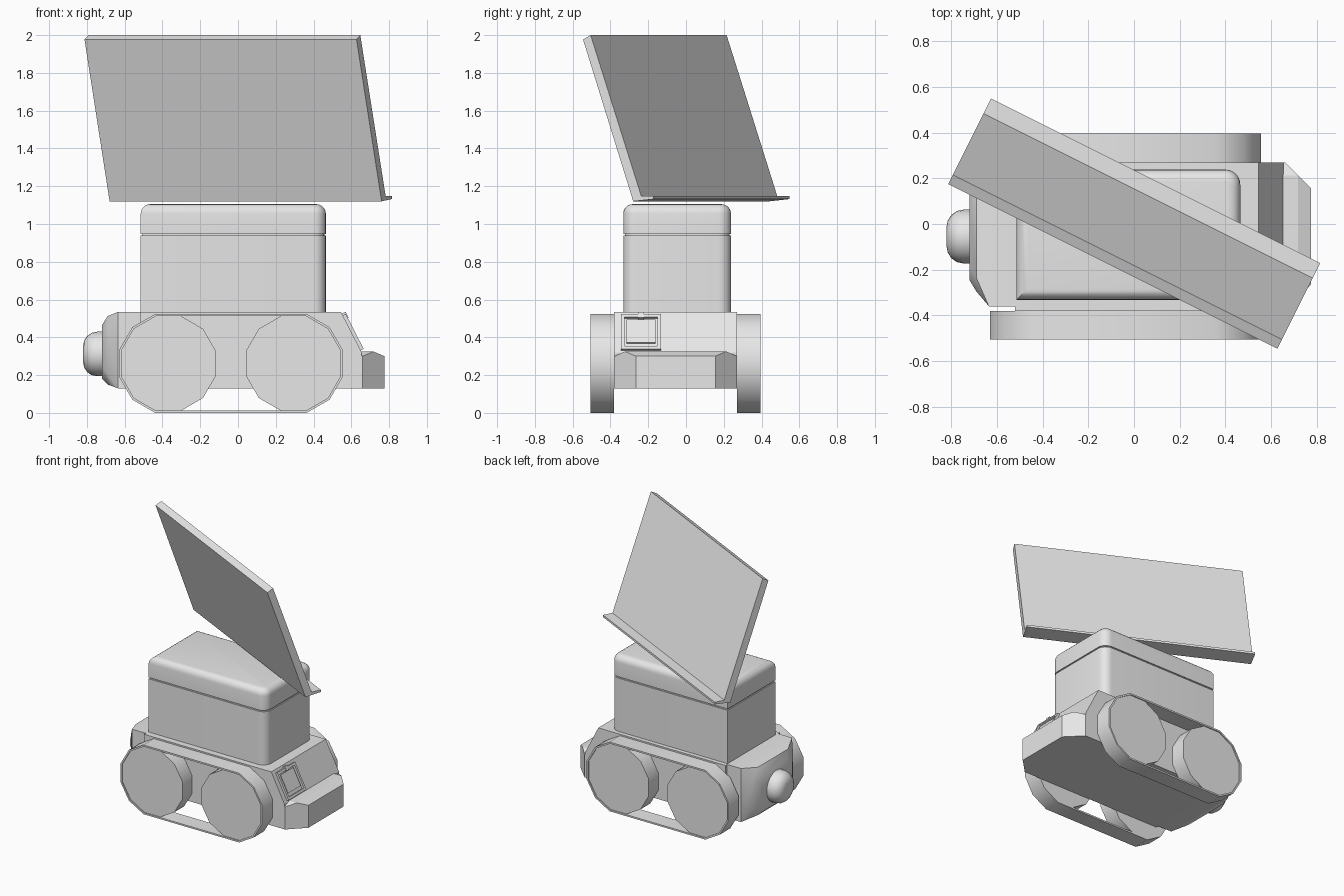
import bpy, bmesh, math
from mathutils import Matrix, Vector

cube = bpy.data.objects.get("Cube")
if cube:
    bpy.data.objects.remove(cube)

grey = bpy.data.materials.new("light_grey")
grey.use_nodes = True
grey.diffuse_color = (0.8, 0.8, 0.8, 1)
grey.node_tree.nodes["Principled BSDF"].inputs["Base Color"].default_value = (0.8, 0.8, 0.8, 1)

YC = -0.055  # centre line of the chassis


def finish(name, bm, smooth=None):
    """Turn a bmesh into a named grey object, optionally smooth by angle (degrees)."""
    bmesh.ops.recalc_face_normals(bm, faces=bm.faces)
    mesh = bpy.data.meshes.new(name)
    bm.to_mesh(mesh)
    bm.free()
    mesh.materials.append(grey)
    obj = bpy.data.objects.new(name, mesh)
    bpy.context.collection.objects.link(obj)
    if smooth:
        bpy.ops.object.select_all(action='DESELECT')
        obj.select_set(True)
        bpy.context.view_layer.objects.active = obj
        bpy.ops.object.shade_smooth_by_angle(angle=math.radians(smooth))
    return obj


def hull(name, points, smooth=None):
    bm = bmesh.new()
    for p in points:
        bm.verts.new(p)
    bmesh.ops.convex_hull(bm, input=bm.verts)
    bmesh.ops.dissolve_limit(bm, angle_limit=0.01, verts=bm.verts, edges=bm.edges)
    return finish(name, bm, smooth)


def extrude(name, profile, place, a, b, smooth=None):
    """Extrude a 2D profile between depths a and b; place maps (p, q, depth) to 3D."""
    bm = bmesh.new()
    face = bm.faces.new([bm.verts.new(place(p, q, a)) for p, q in profile])
    new = bmesh.ops.extrude_face_region(bm, geom=[face])["geom"]
    verts = [v for v in new if isinstance(v, bmesh.types.BMVert)]
    bmesh.ops.translate(bm, verts=verts, vec=Vector(place(0, 0, b)) - Vector(place(0, 0, a)))
    return finish(name, bm, smooth)


def box_bm(x0, x1, y0, y1, z0, z1):
    bm = bmesh.new()
    m = Matrix.Translation(((x0 + x1) / 2, (y0 + y1) / 2, (z0 + z1) / 2))
    bmesh.ops.create_cube(bm, size=1, matrix=m @ Matrix.Diagonal((x1 - x0, y1 - y0, z1 - z0, 1)))
    return bm


def cabin_box(name, z0, z1, inset=0.0, round_top=0.0):
    """Box whose +x upright edges are rounded, with an optional rounded top rim."""
    bm = box_bm(-0.515 + inset, 0.465 - inset, -0.332 + inset, 0.238 - inset, z0, z1)
    uprights = [e for e in bm.edges
                if abs(e.verts[0].co.z - e.verts[1].co.z) > 0.001 and e.verts[0].co.x > 0]
    bmesh.ops.bevel(bm, geom=uprights, offset=0.065, segments=6, profile=0.5, affect='EDGES')
    if round_top:
        rim = [e for e in bm.edges if all(v.co.z > z1 - 0.001 for v in e.verts)]
        bmesh.ops.bevel(bm, geom=rim, offset=round_top, segments=5, profile=0.5, affect='EDGES')
    return finish(name, bm, 35)


def along_y(p, q, d):
    return (p, d, q)


# Chassis with sloped tail
extrude("chassis", [(-0.52, 0.13), (-0.52, 0.535), (0.545, 0.535), (0.655, 0.32), (0.655, 0.13)],
        along_y, YC - 0.325, YC + 0.325)

# Bumper with cut corners
bumper = []
for s in (-1, 1):
    for x, y, z in [(0.64, 0.325, 0.13), (0.66, 0.325, 0.13), (0.775, 0.21, 0.13),
                    (0.64, 0.325, 0.30), (0.66, 0.325, 0.30), (0.775, 0.21, 0.30),
                    (0.64, 0.268, 0.325), (0.717, 0.268, 0.325)]:
        bumper.append((x, YC + s * y, z))
hull("bumper", bumper)

# Blunt nose, built from shrinking rings
nose = []
for x, y, z0, z1 in [(-0.51, 0.305, 0.13, 0.535), (-0.635, 0.305, 0.13, 0.535),
                     (-0.69, 0.24, 0.15, 0.512), (-0.72, 0.19, 0.18, 0.465)]:
    c = 0.06
    for s in (-1, 1):
        if x < -0.65:
            nose += [(x, YC + s * y, z0 + c), (x, YC + s * y, z1 - c),
                     (x, YC + s * (y - c), z0), (x, YC + s * (y - c), z1)]
        else:
            nose += [(x, YC + s * y, z0), (x, YC + s * y, z1)]
hull("nose", nose, 32)

# Round knob on the nose
bm = bmesh.new()
ring = [bm.verts.new((x, YC, 0.312 + r)) for x, r in
        [(-0.70, 0.118), (-0.745, 0.118), (-0.775, 0.112), (-0.80, 0.094), (-0.815, 0.07), (-0.82, 0.045)]]
ring.append(bm.verts.new((-0.82, YC, 0.312)))
edges = [bm.edges.new(pair) for pair in zip(ring, ring[1:])]
bmesh.ops.spin(bm, geom=ring + edges, cent=(0, YC, 0.312), axis=(1, 0, 0),
               angle=math.tau, steps=24, use_merge=True)
bmesh.ops.remove_doubles(bm, verts=bm.verts, dist=0.0005)
finish("nose_knob", bm, 40)

# Tracks: twelve-sided wheels inside a thin belt, on both sides
WHEELS = (-0.368, 0.293)
AXLE_Z = 0.262


def belt_path(apothem):
    r = apothem / math.cos(math.radians(15))
    angles = [math.radians(-75 + 30 * i) for i in range(6)]
    right = [(WHEELS[1] + r * math.cos(a), AXLE_Z + r * math.sin(a)) for a in angles]
    left = [(WHEELS[0] - r * math.cos(a), AXLE_Z - r * math.sin(a)) for a in angles]
    return right + left


for side, s in (("right", -1), ("left", 1)):
    y_in, y_out = YC + s * 0.325, YC + s * 0.45
    for end, cx in zip(("front", "rear"), WHEELS):
        r = 0.25 / math.cos(math.radians(15))
        gon = [(cx + r * math.cos(math.radians(15 + 30 * i)),
                AXLE_Z + r * math.sin(math.radians(15 + 30 * i))) for i in range(12)]
        extrude(f"{side}_{end}_wheel", gon, along_y, y_in, y_out - s * 0.008, 35)
    bm = bmesh.new()
    loops = [[bm.verts.new((x, y, z)) for x, z in belt_path(ap)]
             for ap, y in ((0.262, y_in), (0.262, y_out), (0.25, y_out), (0.25, y_in))]
    n = len(loops[0])
    for k in range(4):
        a, b = loops[k], loops[(k + 1) % 4]
        for i in range(n):
            j = (i + 1) % n
            bm.faces.new((a[i], a[j], b[j], b[i]))
    finish(f"{side}_track_belt", bm, 35)

# Cabin, seam and lid
cabin_box("cabin", 0.52, 0.938)
cabin_box("cabin_seam", 0.93, 0.955, inset=0.008)
cabin_box("cabin_lid", 0.948, 1.105, round_top=0.05)

# Hatch on the sloped tail: local x runs across, y up the slope, z outward
slope = Vector((-0.11, 0, 0.215)).normalized()
across = Vector((0, 1, 0))
out = across.cross(slope)
frame = Matrix((across, slope, out)).transposed().to_4x4()
frame.translation = (0.602, -0.238, 0.423)
hatch = [("hatch_frame_left", 0.088, 0.106, -0.104, 0.104, 0.018),
         ("hatch_frame_right", -0.106, -0.088, -0.104, 0.104, 0.018),
         ("hatch_frame_top", -0.088, 0.088, 0.086, 0.104, 0.018),
         ("hatch_frame_bottom", -0.088, 0.088, -0.104, -0.086, 0.018),
         ("hatch_door", -0.076, 0.076, -0.062, 0.076, 0.010),
         ("hatch_catch", -0.015, 0.015, 0.08, 0.115, 0.022)]
for name, x0, x1, y0, y1, h in hatch:
    bm = box_bm(x0, x1, y0, y1, -0.01, h)
    bmesh.ops.transform(bm, matrix=frame, verts=bm.verts)
    finish(name, bm)

# Tilted panel with a ledge along its lower edge, turned across the cabin
turn = Matrix.Rotation(-math.atan(0.5), 3, 'Z')


def across_panel(p, q, d):
    return turn @ Vector((d, p, q))


extrude("tilted_panel", [(-0.207, 1.977), (-0.162, 2.0), (0.138, 1.147), (0.09, 1.12)],
        across_panel, -0.805, 0.805)
extrude("panel_ledge", [(0.09, 1.12), (0.211, 1.132), (0.211, 1.148), (0.1375, 1.148)],
        across_panel, -0.805, 0.805)
